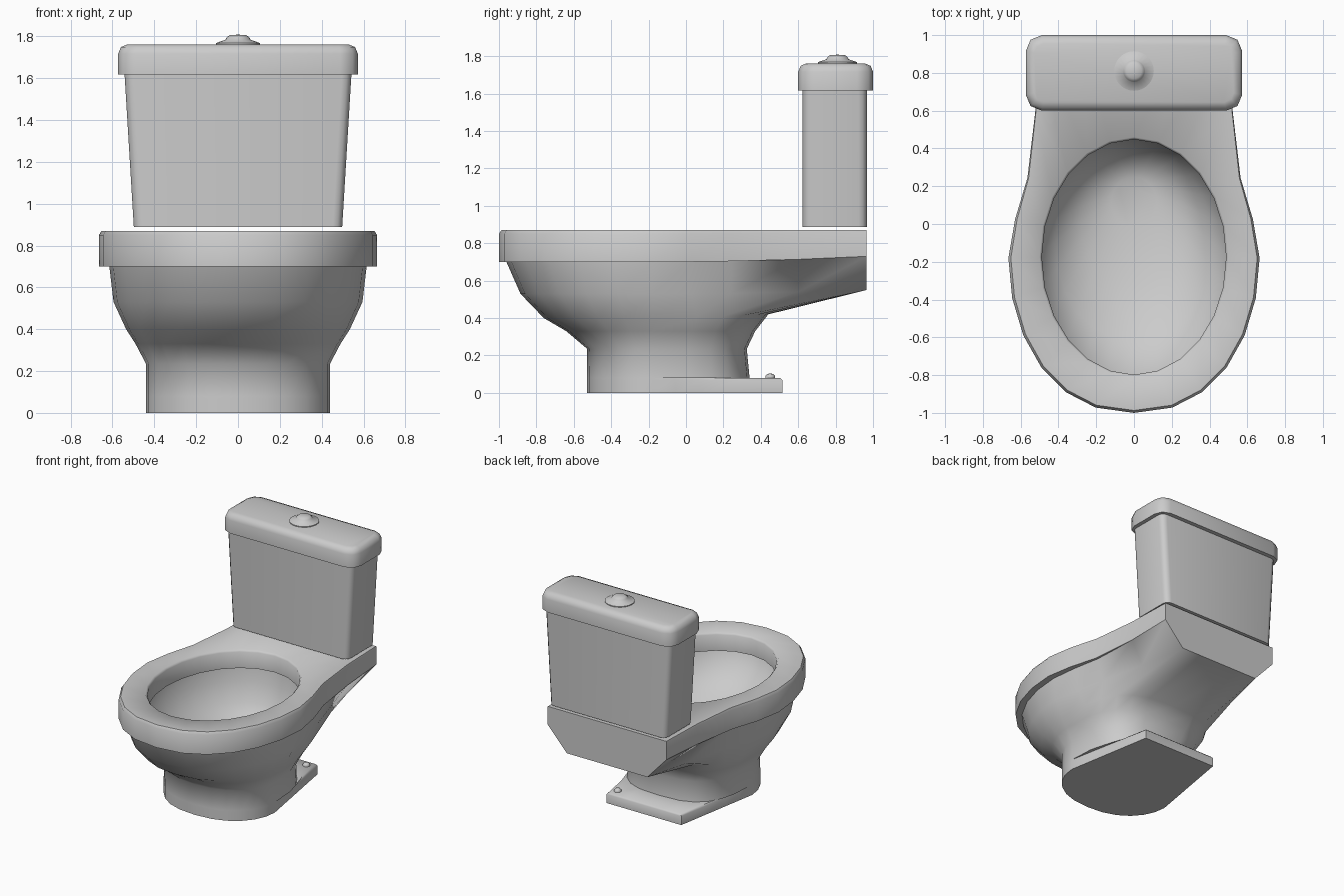
import bpy, bmesh, math
from math import sin, cos, pi

cube = bpy.data.objects.get("Cube")
if cube:
    bpy.data.objects.remove(cube, do_unlink=True)

ceramic = bpy.data.materials.new("ceramic_grey")
ceramic.use_nodes = True
COLOR = (0.6, 0.6, 0.6, 1)
ceramic.diffuse_color = COLOR
ceramic.node_tree.nodes["Principled BSDF"].inputs["Base Color"].default_value = COLOR


def finish(name, bm, angle=55):
    """Turn a bmesh into a smooth-shaded object."""
    bmesh.ops.remove_doubles(bm, verts=bm.verts, dist=0.0005)
    bmesh.ops.recalc_face_normals(bm, faces=bm.faces)
    mesh = bpy.data.meshes.new(name)
    bm.to_mesh(mesh)
    bm.free()
    mesh.materials.append(ceramic)
    ob = bpy.data.objects.new(name, mesh)
    bpy.context.collection.objects.link(ob)
    bpy.ops.object.select_all(action='DESELECT')
    ob.select_set(True)
    bpy.context.view_layer.objects.active = ob
    bpy.ops.object.shade_smooth_by_angle(angle=math.radians(angle))
    return ob


def loft(bm, rings):
    """Skin a list of closed rings and cap both ends."""
    loops = [[bm.verts.new(p) for p in ring] for ring in rings]
    for a, b in zip(loops, loops[1:]):
        for i in range(len(a)):
            j = (i + 1) % len(a)
            bm.faces.new((a[i], a[j], b[j], b[i]))
    bm.faces.new(loops[0])
    bm.faces.new(loops[-1])


def mirrored(half):
    return half + [(-x, y, z) for x, y, z in half[-2:0:-1]]


STEPS = 6           # segments per quarter of a ring
MID = -.18          # widest point of the bowl
ALONG = (.18, .37, .68, 1)
WAISTED = (.23, .65, .92, 1)
TAPERED = ALONG


def nose(front, w, z):
    """Front half of a ring, from the tip to the widest point."""
    angles = [i / STEPS * pi / 2 for i in range(STEPS + 1)]
    return [(w * sin(a) ** .88, MID + (front - MID) * cos(a), z) for a in angles]


def long_ring(narrowing, front, back, w, w_back, z, z_back):
    """Round nose, narrowing sides and a straight back edge."""
    half = nose(front, w, z)
    for s, f in zip(ALONG, narrowing):
        half.append((w + (w_back - w) * f, MID + (back - MID) * s, z + (z_back - z) * s * s))
    half += [(w_back * .5, back, z_back), (0, back, z_back)]
    return mirrored(half)


def round_ring(front, back, w, z, z_back, power=.7):
    """Round nose and a boxy rounded back."""
    half = nose(front, w, z)
    for i in range(1, STEPS + 1):
        a = i / STEPS * pi / 2
        x = 0 if i == STEPS else w * cos(a) ** power
        half.append((x, MID + (back - MID) * sin(a) ** power, z + (z_back - z) * sin(a)))
    return mirrored(half)


def inner_ring(w, front, back, z):
    mid, r = (front + back) / 2, (back - front) / 2
    n = STEPS * 2
    return mirrored([(w * sin(i * pi / n), mid - r * cos(i * pi / n), z) for i in range(n + 1)])


# Bowl: foot, pedestal, body, rim, then down into the basin
foot = [
    (-.53, .515, .44, .32, 0, 0),
    (-.53, .515, .44, .32, .068, .068),
    (-.53, .505, .44, .31, .08, .08),
]
pedestal = [
    (-.53, .34, .44, .08, .08),
    (-.528, .325, .44, .235, .235),
    (-.64, .37, .49, .33, .33),
    (-.76, .44, .535, .40, .42),
]
rim = [
    (-.96, .965, .615, .51, .70, .73),
    (-1, .965, .665, .51, .70, .73),
    (-1, .965, .665, .51, .85, .865),
    (-.987, .965, .652, .507, .87, .87),
]
basin = [
    (.50, -.81, .46, .87),
    (.488, -.798, .448, .855),
    (.488, -.798, .448, .73),
    (.53, -.84, .475, .72),
    (.51, -.80, .46, .62),
    (.42, -.62, .41, .48),
    (.28, -.32, .34, .38),
    (.12, -.02, .25, .33),
]
bm = bmesh.new()
loft(bm, [long_ring(TAPERED, *r) for r in foot]
     + [round_ring(*r) for r in pedestal]
     + [long_ring(TAPERED, -.885, .965, .595, .345, .53, .55)]
     + [long_ring(WAISTED, *r) for r in rim]
     + [inner_ring(*r) for r in basin])
finish("bowl", bm)


def rounded_box(name, x_low, x_high, y0, y1, z0, z1, radius, segments, top_radius=0):
    """Tapered box with rounded upright corners and optional soft top edge."""
    bm = bmesh.new()
    loft(bm, [[(-x, y0, z), (x, y0, z), (x, y1, z), (-x, y1, z)]
              for x, z in ((x_low, z0), (x_high, z1))])
    upright = [e for e in bm.edges if abs(e.verts[0].co.z - e.verts[1].co.z) > .01]
    bmesh.ops.bevel(bm, geom=upright, offset=radius, segments=segments,
                    profile=.5, affect='EDGES')
    if top_radius:
        top = [e for e in bm.edges if min(v.co.z for v in e.verts) > z1 - .001]
        bmesh.ops.bevel(bm, geom=top, offset=top_radius, segments=2,
                        profile=.5, affect='EDGES')
    return finish(name, bm)


# Tank and its lid
rounded_box("tank", .498, .543, .624, .967, .888, 1.63, .045, 3)
rounded_box("tank_lid", .573, .573, .60, 1.0, 1.617, 1.762, .085, 2, .045)


def turned(name, profile, x, y, sides):
    """Revolve a radius/height profile around an upright axis."""
    bm = bmesh.new()
    loft(bm, [[(x + r * cos(2 * pi * i / sides), y + r * sin(2 * pi * i / sides), z)
               for i in range(sides)] for r, z in profile])
    return finish(name, bm)


# Flush button and the single floor bolt
turned("flush_button", [(.105, 1.755), (.105, 1.768), (.06, 1.784), (.055, 1.794),
                        (.04, 1.806), (.005, 1.808)], 0, .81, 24)
turned("floor_bolt", [(.026, .075), (.026, .09), (.018, .1), (.006, .103)], .27, .45, 12)
